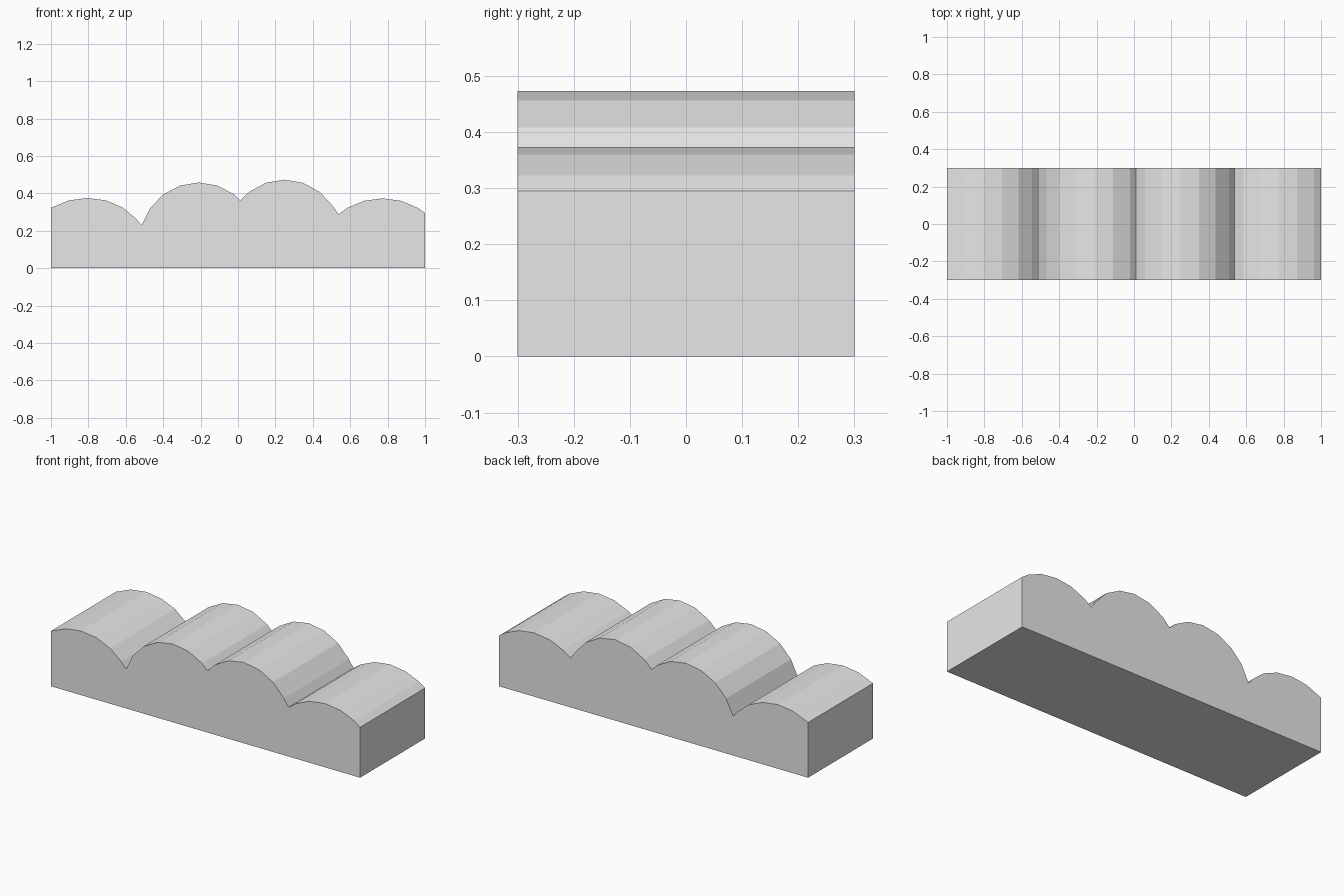
import bpy
import bmesh
from math import sin, cos, radians

default_cube = bpy.data.objects.get("Cube")
if default_cube:
    bpy.data.objects.remove(default_cube, do_unlink=True)

HALF_LENGTH, HALF_DEPTH = 1.0, 0.3
FACET = radians(18)

# Rounded lobes: centre x, peak height, radius across, radius up
lobes = [
    (-0.805, 0.375, 0.32, 0.265),
    (-0.21, 0.458, 0.32, 0.33),
    (0.248, 0.473, 0.32, 0.34),
    (0.773, 0.373, 0.32, 0.265),
]

# Ends of the top outline, with the valleys between the lobes
joints = [(-HALF_LENGTH, 0.323), (-0.527, 0.243), (0.012, 0.361),
          (0.537, 0.288), (HALF_LENGTH, 0.295)]


def lobe_points(lobe, left, right):
    """Facet corners of one lobe that lie between its two joints."""
    centre, peak, across, up = lobe
    points = []
    for step in range(-4, 5):
        angle = step * FACET
        x = centre + across * sin(angle)
        if left + 0.01 < x < right - 0.01:
            points.append((x, peak - up * (1 - cos(angle))))
    return points


# Outline of the front, from the bottom left corner over the lobes
outline = [(-HALF_LENGTH, 0), joints[0]]
for lobe, start, end in zip(lobes, joints, joints[1:]):
    outline += lobe_points(lobe, start[0], end[0])
    outline.append(end)
outline.append((HALF_LENGTH, 0))

# Solid block extruded from front to back
bm = bmesh.new()
front = bm.faces.new([bm.verts.new((x, -HALF_DEPTH, z)) for x, z in outline])
extruded = bmesh.ops.extrude_face_region(bm, geom=[front], use_keep_orig=True)
back_verts = [v for v in extruded["geom"] if isinstance(v, bmesh.types.BMVert)]
bmesh.ops.translate(bm, verts=back_verts, vec=(0, 2 * HALF_DEPTH, 0))
bmesh.ops.recalc_face_normals(bm, faces=bm.faces)

mesh = bpy.data.meshes.new("scalloped_block")
bm.to_mesh(mesh)
bm.free()
block = bpy.data.objects.new("scalloped_block", mesh)
bpy.context.collection.objects.link(block)

# Plain grey surface
grey = bpy.data.materials.new("light_grey")
grey.use_nodes = True
colour = (0.8, 0.8, 0.8, 1)
grey.diffuse_color = colour
grey.node_tree.nodes["Principled BSDF"].inputs["Base Color"].default_value = colour
mesh.materials.append(grey)
